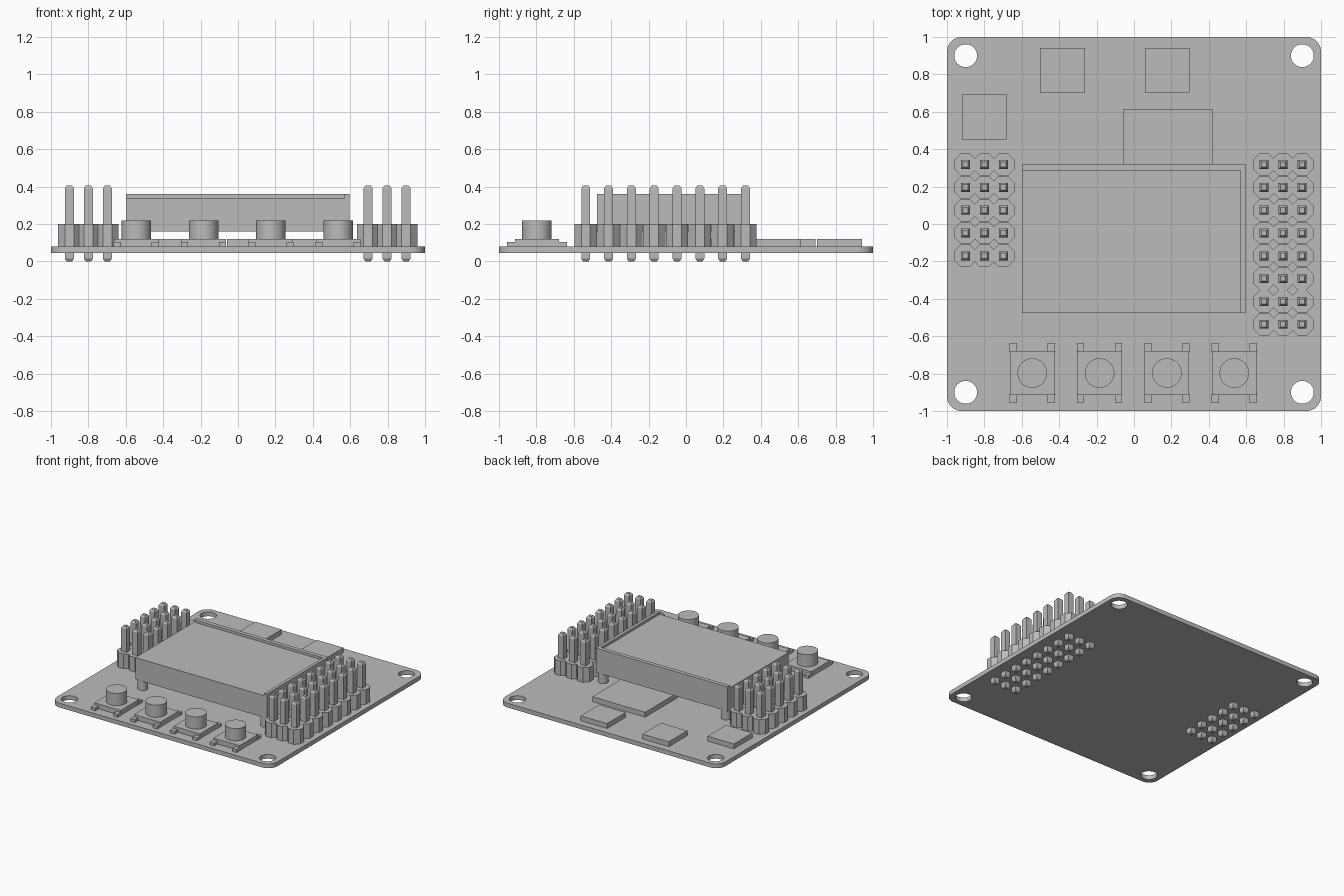
import bpy
import bmesh
from math import cos, sin, pi, radians

if "Cube" in bpy.data.objects:
    bpy.data.objects.remove(bpy.data.objects["Cube"], do_unlink=True)

GREY = (0.5, 0.5, 0.5, 1)
mat = bpy.data.materials.new("plain_grey")
mat.use_nodes = True
mat.diffuse_color = GREY
mat.node_tree.nodes["Principled BSDF"].inputs["Base Color"].default_value = GREY

BOARD_LOW, BOARD_TOP = 0.045, 0.08


def add_object(name, data):
    obj = bpy.data.objects.new(name, data)
    bpy.context.collection.objects.link(obj)
    data.materials.append(mat)
    return obj


def finish(name, bm, smooth=False):
    bmesh.ops.recalc_face_normals(bm, faces=bm.faces)
    mesh = bpy.data.meshes.new(name)
    bm.to_mesh(mesh)
    bm.free()
    obj = add_object(name, mesh)
    if smooth:
        bpy.ops.object.select_all(action="DESELECT")
        obj.select_set(True)
        bpy.context.view_layer.objects.active = obj
        bpy.ops.object.shade_smooth_by_angle(angle=radians(35))
    return obj


def loft(bm, rings):
    """Closed solid through rings of equal point count."""
    loops = [[bm.verts.new(p) for p in ring] for ring in rings]
    n = len(loops[0])
    for a, b in zip(loops, loops[1:]):
        for i in range(n):
            j = (i + 1) % n
            bm.faces.new((a[i], a[j], b[j], b[i]))
    bm.faces.new(loops[0][::-1])
    bm.faces.new(loops[-1])


def prism(bm, outline, z0, z1):
    loft(bm, [[(x, y, z) for x, y in outline] for z in (z0, z1)])


def rect(x0, x1, y0, y1):
    return [(x0, y0), (x1, y0), (x1, y1), (x0, y1)]


def circle(cx, cy, r, n=48):
    return [(cx + r * cos(2 * pi * i / n), cy + r * sin(2 * pi * i / n)) for i in range(n)]


def slab(name, outline, z0, z1, smooth=False):
    bm = bmesh.new()
    prism(bm, outline, z0, z1)
    return finish(name, bm, smooth)


# Circuit board: rounded square with four mounting holes, filled and extruded
def board_outline(r=0.08, steps=10):
    pts = []
    for k, (sx, sy) in enumerate([(1, 1), (-1, 1), (-1, -1), (1, -1)]):
        for i in range(steps + 1):
            a = (k + i / steps) * pi / 2
            pts.append((sx * (1 - r) + r * cos(a), sy * (1 - r) + r * sin(a)))
    return pts


curve = bpy.data.curves.new("board_profile", "CURVE")
curve.dimensions = "2D"
curve.fill_mode = "BOTH"
curve.extrude = (BOARD_TOP - BOARD_LOW) / 2
holes = [circle(sx * 0.9, sy * 0.9, 0.061) for sx in (-1, 1) for sy in (-1, 1)]
for pts in [board_outline()] + holes:
    spline = curve.splines.new("POLY")
    spline.points.add(len(pts) - 1)
    for p, (x, y) in zip(spline.points, pts):
        p.co = (x, y, 0, 1)
    spline.use_cyclic_u = True
board = add_object("circuit_board", curve)
board.location.z = (BOARD_LOW + BOARD_TOP) / 2
bpy.ops.object.select_all(action="DESELECT")
board.select_set(True)
bpy.context.view_layer.objects.active = board
bpy.ops.object.convert(target="MESH")
bpy.ops.object.shade_smooth_by_angle(angle=radians(35))

# Display: block with a raised L-shaped rim along the back and left edges
slab("display_body", rect(-0.6, 0.595, -0.475, 0.32), 0.16, 0.34)
slab("display_rim", [(0.57, -0.475), (0.595, -0.475), (0.595, 0.32),
                     (-0.6, 0.32), (-0.6, 0.287), (0.57, 0.287)], 0.34, 0.36)
for side, x in (("right", -0.56), ("left", 0.555)):
    for end, y in (("front", -0.435), ("back", 0.28)):
        slab(f"display_leg_{end}_{side}", circle(x, y, 0.038, 32), BOARD_TOP, 0.16, True)

# Chips
slab("main_chip", rect(-0.06, 0.42, 0.135, 0.615), BOARD_TOP, 0.12)
for i, (x, y) in enumerate([(-0.8, 0.573), (-0.382, 0.82), (0.178, 0.82)]):
    slab(f"small_chip_{i + 1}", rect(x - 0.12, x + 0.12, y - 0.12, y + 0.12), BOARD_TOP, 0.12)

# Push buttons with solder tabs
BUTTON_Y = -0.797
for i in range(4):
    x = -0.544 + 0.36 * i
    slab(f"button_base_{i + 1}", rect(x - 0.119, x + 0.119, BUTTON_Y - 0.118, BUTTON_Y + 0.118),
         BOARD_TOP, 0.12)
    slab(f"button_cap_{i + 1}", circle(x, BUTTON_Y, 0.079), 0.12, 0.22, True)
    bm = bmesh.new()
    for sx in (-1, 1):
        for sy in (-1, 1):
            xs = sorted((x + sx * 0.082, x + sx * 0.121))
            ys = sorted((BUTTON_Y + sy * 0.11, BUTTON_Y + sy * 0.16))
            prism(bm, rect(*xs, *ys), BOARD_TOP, 0.103)
    finish(f"button_tabs_{i + 1}", bm)


# Pin headers: octagonal housing cells and square pins with tapered ends
def octagon(x, y, h=0.06, f=0.024):
    return [(x + a, y + b) for a, b in
            [(h, -f), (h, f), (f, h), (-f, h), (-h, f), (-h, -f), (-f, -h), (f, -h)]]


def pin_header(side, cx, rows):
    cells, pins = bmesh.new(), bmesh.new()
    for col in (-1, 0, 1):
        for row in range(rows):
            x, y = cx + col * 0.1015, 0.318 - row * 0.122
            prism(cells, octagon(x, y), BOARD_TOP, 0.2)
            loft(pins, [[(px, py, z) for px, py in rect(x - h, x + h, y - h, y + h)]
                        for z, h in ((0, 0.014), (0.015, 0.024), (0.39, 0.024), (0.405, 0.014))])
    finish(f"header_housing_{side}", cells)
    finish(f"header_pins_{side}", pins)


pin_header("left", 0.797, 8)
pin_header("right", -0.8, 5)
